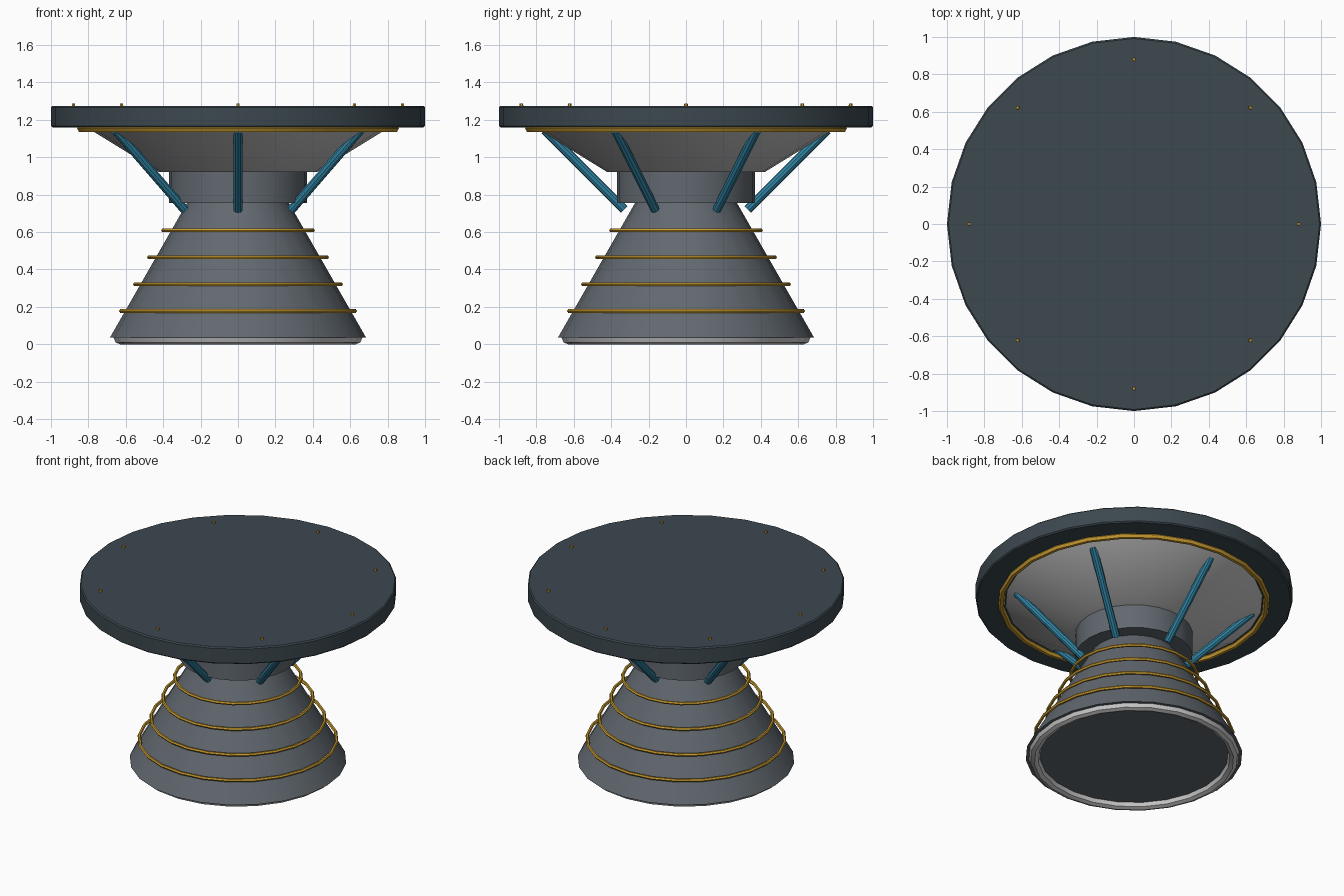
import bpy, math
from mathutils import Vector

if "Cube" in bpy.data.objects:
    bpy.data.objects.remove(bpy.data.objects["Cube"])


def material(name, rgb):
    m = bpy.data.materials.new(name)
    m.diffuse_color = (*rgb, 1)
    m.use_nodes = True
    m.node_tree.nodes["Principled BSDF"].inputs["Base Color"].default_value = m.diffuse_color
    return m


SLATE = material("slate", (0.12, 0.14, 0.16))
DARK = material("dark_slate", (0.045, 0.065, 0.078))
GOLD = material("gold", (0.6, 0.34, 0.03))
BLUE = material("blue", (0.03, 0.23, 0.37))


def finish(name, mat=None):
    ob = bpy.context.object
    ob.name = name
    if mat:
        ob.data.materials.append(mat)
    bpy.ops.object.shade_smooth_by_angle(angle=math.radians(35))
    return ob


def frustum(name, r1, r2, z1, z2, sides, mat=None, xy=(0, 0)):
    bpy.ops.mesh.primitive_cone_add(vertices=sides, radius1=r1, radius2=r2,
                                    depth=z2 - z1, location=(*xy, (z1 + z2) / 2))
    return finish(name, mat)


def ring(name, major, minor, z, mat=None, minor_sides=6):
    bpy.ops.mesh.primitive_torus_add(major_radius=major, minor_radius=minor,
                                     major_segments=24, minor_segments=minor_sides,
                                     location=(0, 0, z))
    return finish(name, mat)


def polar(r, a, z):
    return Vector((r * math.cos(a), r * math.sin(a), z))


# Pedestal: foot ring, tapered base, neck and flared support
ring("foot_ring", 0.63, 0.035, 0.035, minor_sides=8)
frustum("base_cone", 0.685, 0.27, 0.035, 0.76, 24, SLATE)
frustum("neck", 0.37, 0.37, 0.755, 0.925, 24, SLATE)
frustum("flared_support", 0.42, 0.81, 0.92, 1.16, 24)

# Table top with a slightly softened rim
top = frustum("table_top", 1.0, 1.0, 1.16, 1.275, 28, DARK)
bevel = top.modifiers.new("soft_rim", "BEVEL")
bevel.width = 0.008
bevel.segments = 1
bevel.limit_method = "ANGLE"
bevel.angle_limit = math.radians(40)

# Gold trim rings
ring("top_trim_ring", 0.84, 0.02, 1.153, GOLD)
for i in range(4):
    ring(f"base_band_{i + 1}", 0.625 - 0.075 * i, 0.011, 0.178 + 0.1437 * i, GOLD)

# Six slanted struts
for i in range(6):
    a = math.radians(30 + 60 * i)
    lo, hi = polar(0.33, a, 0.72), polar(0.755, a, 1.145)
    d = hi - lo
    bpy.ops.mesh.primitive_cylinder_add(
        vertices=10, radius=0.025, depth=d.length, location=(lo + hi) / 2,
        rotation=d.to_track_quat("Z", "Y").to_euler())
    finish(f"strut_{i + 1}", BLUE)

# Eight small studs on the table top
for i in range(8):
    p = polar(0.88, math.tau * i / 8, 0)
    frustum(f"stud_{i + 1}", 0.011, 0.009, 1.265, 1.288, 6, GOLD, p.xy)
